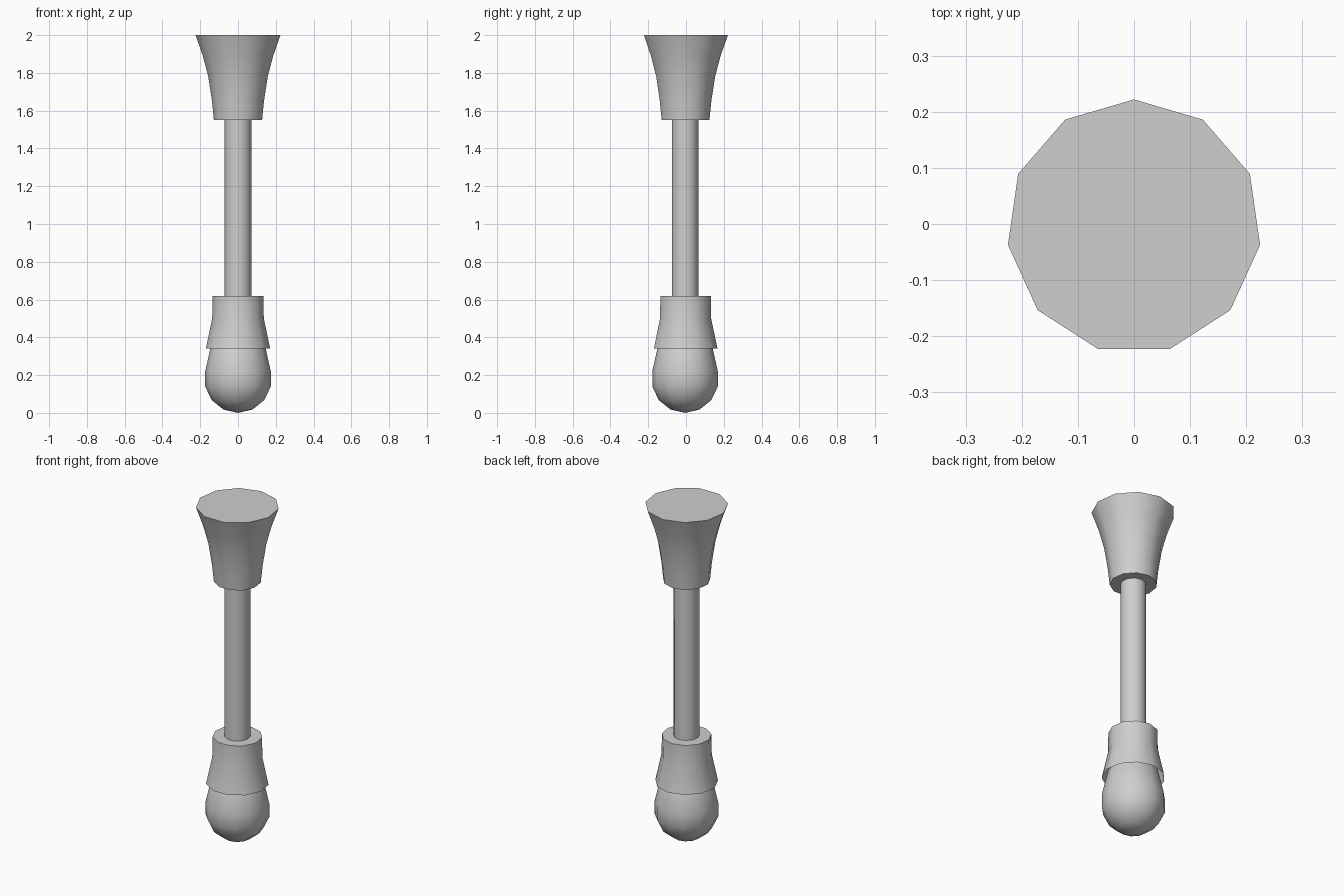
import bpy, bmesh, math

if "Cube" in bpy.data.objects:
    bpy.data.objects.remove(bpy.data.objects["Cube"])

AXIS_Y = -0.005

grey = bpy.data.materials.new("light grey")
grey.diffuse_color = (0.62, 0.62, 0.62, 1)
grey.use_nodes = True
grey.node_tree.nodes["Principled BSDF"].inputs["Base Color"].default_value = grey.diffuse_color


def lathe(name, profile, sides, cap_bottom=True, cap_top=True, angle=40):
    """Revolve (radius, z) points; a zero radius becomes a pole."""
    bm = bmesh.new()
    rings = []
    for r, z in profile:
        if r == 0:
            rings.append([bm.verts.new((0, AXIS_Y, z))])
            continue
        angles = [math.pi / 2 + math.tau * i / sides for i in range(sides)]
        rings.append([bm.verts.new((r * math.cos(a), AXIS_Y + r * math.sin(a), z))
                      for a in angles])
    for a, b in zip(rings, rings[1:]):
        for i in range(sides):
            j = (i + 1) % sides
            quad = [a[i % len(a)], a[j % len(a)], b[j % len(b)], b[i % len(b)]]
            bm.faces.new(list(dict.fromkeys(quad)))
    if cap_bottom and len(rings[0]) > 1:
        bm.faces.new(rings[0][::-1])
    if cap_top and len(rings[-1]) > 1:
        bm.faces.new(rings[-1])
    bmesh.ops.recalc_face_normals(bm, faces=bm.faces)
    mesh = bpy.data.meshes.new(name)
    bm.to_mesh(mesh)
    bm.free()
    mesh.materials.append(grey)
    obj = bpy.data.objects.new(name, mesh)
    bpy.context.collection.objects.link(obj)
    bpy.ops.object.select_all(action='DESELECT')
    obj.select_set(True)
    bpy.context.view_layer.objects.active = obj
    bpy.ops.object.shade_smooth_by_angle(angle=math.radians(angle))
    return obj


# Flared mount at the top
lathe("flared_mount", [(0.129, 1.55), (0.139, 1.65), (0.159, 1.78),
                       (0.188, 1.89), (0.227, 2.0)], 11)

# Straight rod
lathe("rod", [(0.071, 0.6), (0.071, 1.57)], 11)

# Socket collar, open underneath
lathe("socket", [(0.172, 0.34), (0.138, 0.5), (0.136, 0.62)], 11, cap_bottom=False)

# Bulb: sphere with its upper half stretched into the socket
bulb = [(0, 0.0)]
for k in range(1, 7):
    t = math.pi * k / 7
    h = -math.cos(t)
    bulb.append((0.178 * math.sin(t), 0.18 + h * (0.18 if h < 0.3 else 0.31)))
bulb.append((0, 0.49))
lathe("bulb", bulb, 12, angle=60)
